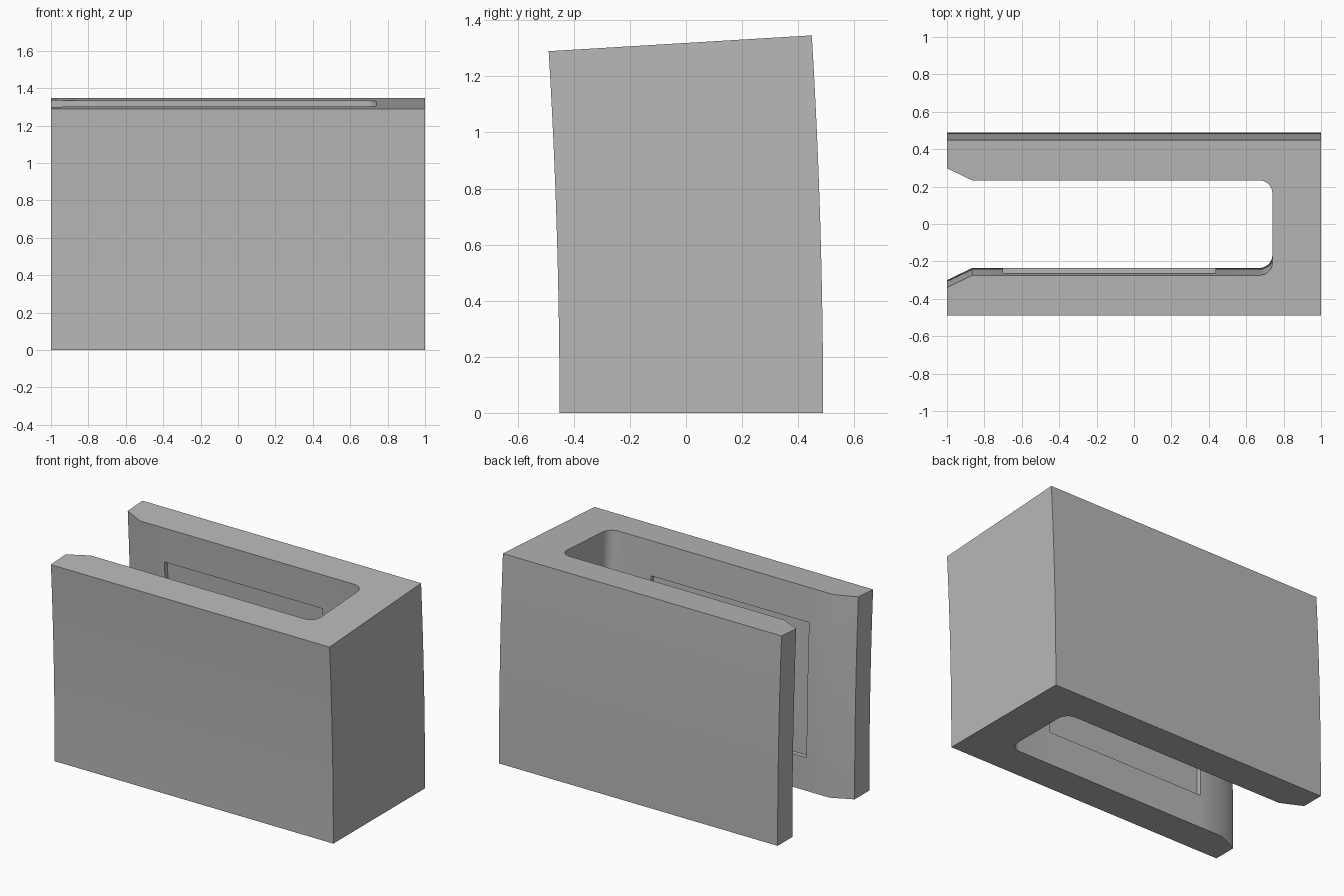
import bpy, bmesh, math
from mathutils import Vector

cube = bpy.data.objects.get("Cube")
if cube:
    bpy.data.objects.remove(cube, do_unlink=True)

# Main sizes: the block is laid out straight, then bent about a far x axis
MID, HALF = 0.019, 0.47          # centre line and half depth at the base
SLOT, MOUTH = 0.254, 0.319       # half widths of the slot and its flared mouth
SLOT_END, RADIUS = 0.74, 0.07
WIN_X, WIN_T, WIN_DEPTH = (-0.70, 0.435), (0.165, 0.83), 0.03
PIVOT_Y, BEND, STEPS = -21.958, 0.06, 16

grey = bpy.data.materials.new("plain grey")
grey.use_nodes = True
colour = (0.48, 0.48, 0.48, 1)
grey.diffuse_color = colour
grey.node_tree.nodes["Principled BSDF"].inputs["Base Color"].default_value = colour

# Half of the U-shaped plan, mirrored over the centre line
half = [(1, HALF), (-1, HALF), (-1, MOUTH), (-0.865, SLOT),
        (WIN_X[0], SLOT), (WIN_X[1], SLOT)]
for i in range(9):
    a = math.pi / 2 * (1 - i / 8)
    half.append((SLOT_END - RADIUS + RADIUS * math.cos(a),
                 SLOT - RADIUS + RADIUS * math.sin(a)))
plan = half + [(x, -y) for x, y in reversed(half)]

# Straight block, one unit tall
bm = bmesh.new()
base = bm.faces.new([bm.verts.new((x, MID + y, 0)) for x, y in plan])
top = bmesh.ops.extrude_face_region(bm, geom=[base])["geom"]
bmesh.ops.translate(bm, vec=(0, 0, 1),
                    verts=[g for g in top if isinstance(g, bmesh.types.BMVert)])
bmesh.ops.recalc_face_normals(bm, faces=bm.faces[:])


def slice_at(t):
    bmesh.ops.bisect_plane(bm, geom=bm.verts[:] + bm.edges[:] + bm.faces[:],
                           dist=1e-5, plane_co=(0, 0, t), plane_no=(0, 0, 1))


for t in WIN_T:
    slice_at(t)

# Rectangular recess in each inner wall
for side in (1, -1):
    wall = []
    for f in bm.faces:
        c = f.calc_center_median()
        if (abs(c.y - MID - side * SLOT) < 1e-3 and abs(f.normal.y) > 0.9
                and WIN_X[0] < c.x < WIN_X[1] and WIN_T[0] < c.z < WIN_T[1]):
            wall.append(f)
    new = bmesh.ops.extrude_face_region(bm, geom=wall)["geom"]
    bmesh.ops.translate(bm, vec=(0, side * WIN_DEPTH, 0),
                        verts=[g for g in new if isinstance(g, bmesh.types.BMVert)])
    old = [f for f in wall if f.is_valid]
    if old:
        bmesh.ops.delete(bm, geom=old, context="FACES_ONLY")

# Slice the height and bend the block forward along an arc
for i in range(1, STEPS):
    slice_at(i / STEPS)
for v in bm.verts:
    r, a = v.co.y - PIVOT_Y, v.co.z * BEND
    v.co = Vector((v.co.x, PIVOT_Y + r * math.cos(a), r * math.sin(a)))
bmesh.ops.recalc_face_normals(bm, faces=bm.faces[:])

mesh = bpy.data.meshes.new("slotted_block")
bm.to_mesh(mesh)
bm.free()
mesh.materials.append(grey)
block = bpy.data.objects.new("slotted_block", mesh)
bpy.context.collection.objects.link(block)
bpy.ops.object.select_all(action="DESELECT")
block.select_set(True)
bpy.context.view_layer.objects.active = block
bpy.ops.object.shade_smooth_by_angle(angle=math.radians(30))
